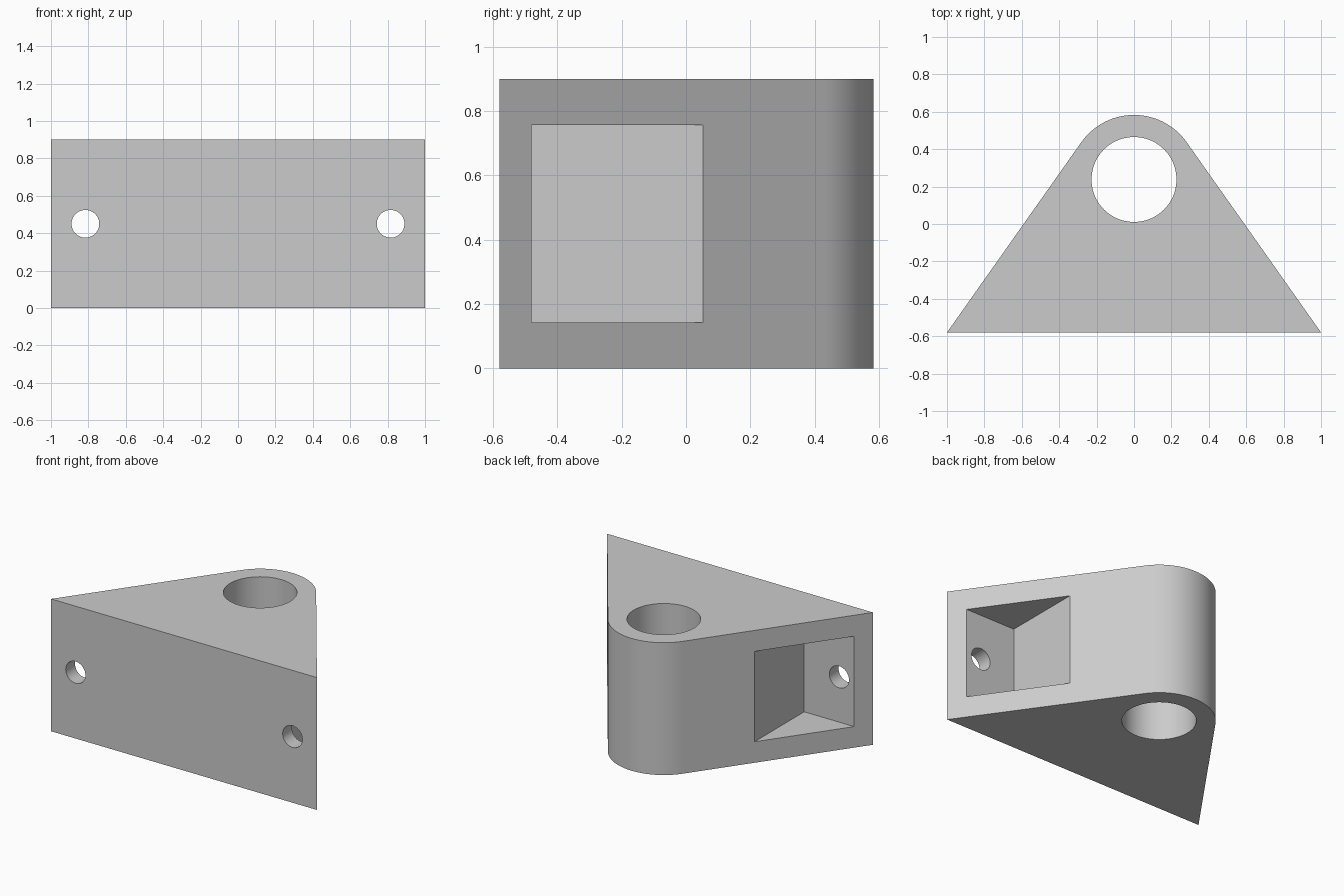
import bpy, bmesh, math
from mathutils import Matrix

default = bpy.data.objects.get("Cube")
if default:
    bpy.data.objects.remove(default, do_unlink=True)

HEIGHT = 0.9
FRONT = -0.58
BORE_Y, BORE_R, NOSE_R = 0.238, 0.227, 0.345

grey = bpy.data.materials.new("light grey")
grey.use_nodes = True
colour = (0.6, 0.6, 0.6, 1)
grey.diffuse_color = colour
grey.node_tree.nodes["Principled BSDF"].inputs["Base Color"].default_value = colour


def add_object(name, bm):
    bmesh.ops.recalc_face_normals(bm, faces=bm.faces)
    mesh = bpy.data.meshes.new(name)
    bm.to_mesh(mesh)
    bm.free()
    mesh.materials.append(grey)
    obj = bpy.data.objects.new(name, mesh)
    bpy.context.collection.objects.link(obj)
    return obj


def prism(name, outline, z0, z1):
    bm = bmesh.new()
    face = bm.faces.new([bm.verts.new((x, y, z0)) for x, y in outline])
    top = bmesh.ops.extrude_face_region(bm, geom=[face])["geom"]
    verts = [v for v in top if isinstance(v, bmesh.types.BMVert)]
    bmesh.ops.translate(bm, verts=verts, vec=(0, 0, z1 - z0))
    return add_object(name, bm)


def cylinder(name, radius, depth, matrix, segments):
    bm = bmesh.new()
    bmesh.ops.create_cone(bm, cap_ends=True, segments=segments, radius1=radius,
                          radius2=radius, depth=depth, matrix=matrix)
    return add_object(name, bm)


# Triangular body whose straight sides run tangent into a rounded nose
rise = BORE_Y - FRONT
tangent = math.acos(NOSE_R / math.hypot(1, rise)) - math.atan2(rise, 1)
steps = 48
outline = [(-1, FRONT), (1, FRONT)]
for i in range(steps + 1):
    a = tangent + (math.pi - 2 * tangent) * i / steps
    outline.append((NOSE_R * math.cos(a), BORE_Y + NOSE_R * math.sin(a)))
body = prism("bracket_body", outline, 0, HEIGHT)

# Vertical bore
cutters = [cylinder("bore_cutter", BORE_R, 2,
                    Matrix.Translation((0, BORE_Y, HEIGHT / 2)), 96)]

# Side pockets and the screw holes that open into them
for side, label in ((1, "left"), (-1, "right")):
    inner, back, front = 0.553 * side, 0.055, -0.48
    slope = (1 - 0.553) / (back - FRONT)
    reach = 0.2
    pocket = [(inner, front), ((1 + reach) * side, front),
              ((0.553 + reach) * side, back), (inner, back)]
    cutters.append(prism(label + "_pocket_cutter", pocket, 0.143, 0.757))
    place = Matrix.Translation((0.816 * side, -0.56, HEIGHT / 2))
    turn = Matrix.Rotation(math.pi / 2, 4, "X")
    cutters.append(cylinder(label + "_screw_cutter", 0.074, 0.2, place @ turn, 48))

# Cut, then discard the cutters
bpy.ops.object.select_all(action="DESELECT")
bpy.context.view_layer.objects.active = body
body.select_set(True)
for cutter in cutters:
    cutter.hide_render = True
    mod = body.modifiers.new(cutter.name, "BOOLEAN")
    mod.operation = "DIFFERENCE"
    mod.solver = "EXACT"
    mod.object = cutter
    bpy.ops.object.modifier_apply(modifier=mod.name)
    bpy.data.objects.remove(cutter, do_unlink=True)

# Smooth curved walls, flat plane faces
bpy.ops.object.shade_smooth_by_angle(angle=math.radians(30))
for face in body.data.polygons:
    if face.area > 0.05:
        face.use_smooth = False
